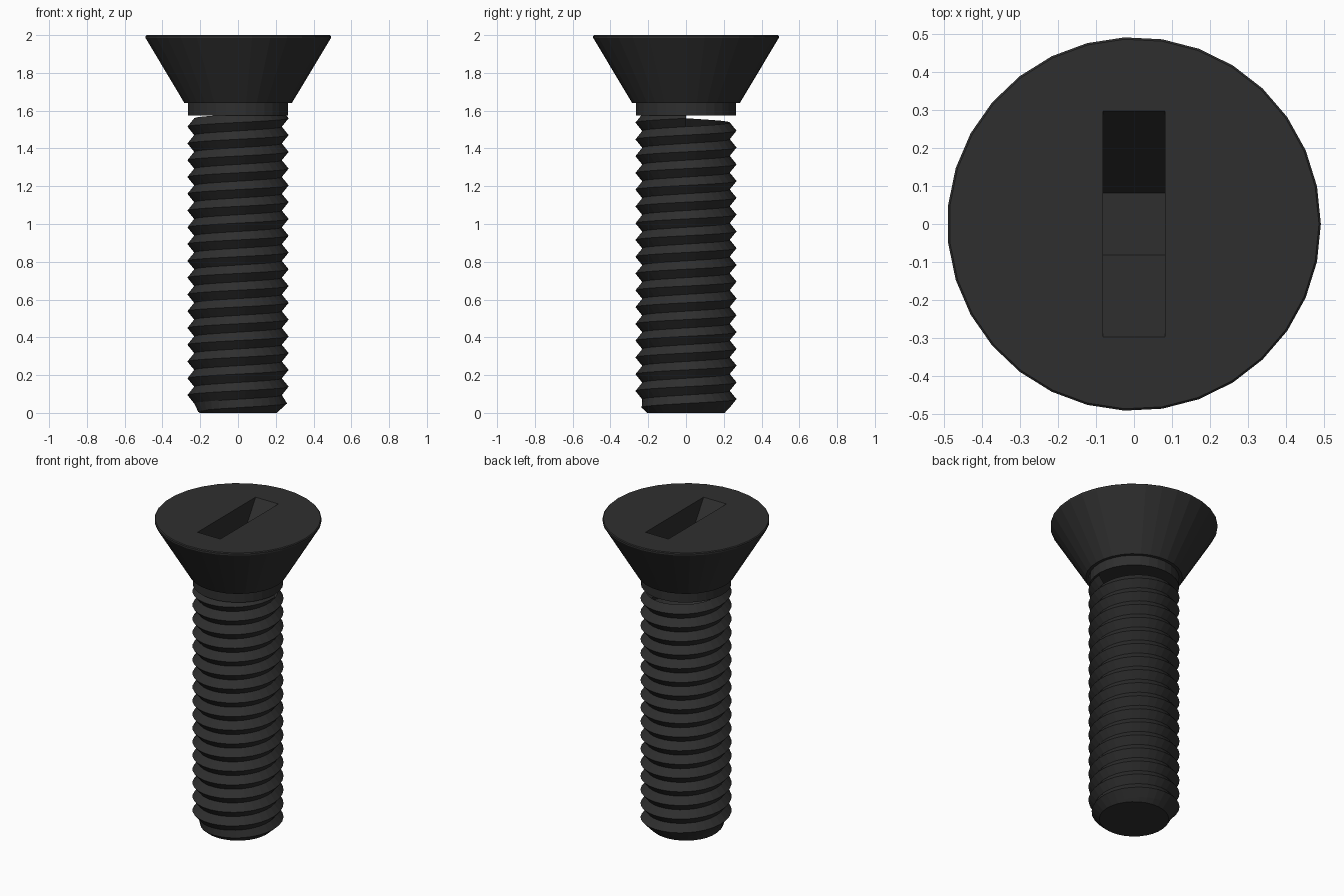
import bpy, bmesh, math

SIDES = 31
PITCH = 0.0888
CREST, ROOT = 0.268, 0.232
HEAD_TOP, NECK_BOTTOM = 2.0, 1.575

if "Cube" in bpy.data.objects:
    bpy.data.objects.remove(bpy.data.objects["Cube"], do_unlink=True)

# Black steel
steel = bpy.data.materials.new("black_steel")
steel.use_nodes = True
colour = (0.028, 0.028, 0.028, 1)
steel.diffuse_color = colour
steel.node_tree.nodes["Principled BSDF"].inputs["Base Color"].default_value = colour


def make_object(name, bm):
    bmesh.ops.recalc_face_normals(bm, faces=bm.faces)
    mesh = bpy.data.meshes.new(name)
    bm.to_mesh(mesh)
    bm.free()
    mesh.materials.append(steel)
    obj = bpy.data.objects.new(name, mesh)
    bpy.context.collection.objects.link(obj)
    return obj


def skin(bm, rings, cap=True):
    """Bridge successive closed rings of points and cap both ends."""
    loops = [[bm.verts.new(p) for p in ring] for ring in rings]
    for low, high in zip(loops, loops[1:]):
        n = len(low)
        for i in range(n):
            j = (i + 1) % n
            bm.faces.new((low[i], low[j], high[j], high[i]))
    if cap:
        bm.faces.new(loops[0][::-1])
        bm.faces.new(loops[-1])


def circle(r, z):
    return [(r * math.cos(math.tau * i / SIDES), r * math.sin(math.tau * i / SIDES), z)
            for i in range(SIDES)]


# Countersunk head with a short plain neck
bm = bmesh.new()
profile = [(0.266, NECK_BOTTOM), (0.266, 1.64), (0.285, 1.64),
           (0.492, 1.985), (0.492, 1.995), (0.487, HEAD_TOP)]
skin(bm, [circle(r, z) for r, z in profile])
head = make_object("head", bm)

# Tapered drive slot, cut into the head
bm = bmesh.new()


def slot_ring(half_length, z):
    w = 0.082
    return [(-w, -half_length, z), (w, -half_length, z), (w, half_length, z), (-w, half_length, z)]


depth, rise = 0.345, 0.05
slope = (0.298 - 0.082) / depth
skin(bm, [slot_ring(0.082, HEAD_TOP - depth), slot_ring(0.298 + slope * rise, HEAD_TOP + rise)])
cutter = make_object("slot_cutter", bm)
cutter.hide_render = True
cut = head.modifiers.new("slot", "BOOLEAN")
cut.operation = "DIFFERENCE"
cut.solver = "EXACT"
cut.object = cutter
bpy.context.view_layer.objects.active = head
bpy.ops.object.modifier_apply(modifier=cut.name)
bpy.data.objects.remove(cutter, do_unlink=True)

# Right-handed V thread: one continuous helical strip of crests and roots
bm = bmesh.new()
start = 0.05 - 2 * PITCH
turns = int(1.75 / PITCH)
grid = []
for k in range(turns * SIDES + 1):
    a = math.tau * k / SIDES
    row = []
    for r, half in ((ROOT, -0.5), (CREST, 0), (ROOT, 0.5)):
        z = start + PITCH * (k / SIDES + half)
        row.append(bm.verts.new((r * math.cos(a), r * math.sin(a), z)))
    grid.append(row)
for low, high in zip(grid, grid[1:]):
    for c in range(2):
        bm.faces.new((low[c], high[c], high[c + 1], low[c + 1]))
bmesh.ops.remove_doubles(bm, verts=bm.verts, dist=0.0005)

# Trim the thread flat at the tip and inside the neck
for z, up in ((0, -1), (1.61, 1)):
    geom = bm.verts[:] + bm.edges[:] + bm.faces[:]
    bmesh.ops.bisect_plane(bm, geom=geom, plane_co=(0, 0, z), plane_no=(0, 0, up), clear_outer=True)
    rim = [e for e in bm.edges if e.is_boundary and all(abs(v.co.z - z) < 1e-4 for v in e.verts)]
    bmesh.ops.holes_fill(bm, edges=rim, sides=0)

# Chamfer the tip
for v in bm.verts:
    r = math.hypot(v.co.x, v.co.y)
    limit = 0.205 + 1.1 * v.co.z
    if r > limit:
        v.co.x *= limit / r
        v.co.y *= limit / r
make_object("threaded_shank", bm)
